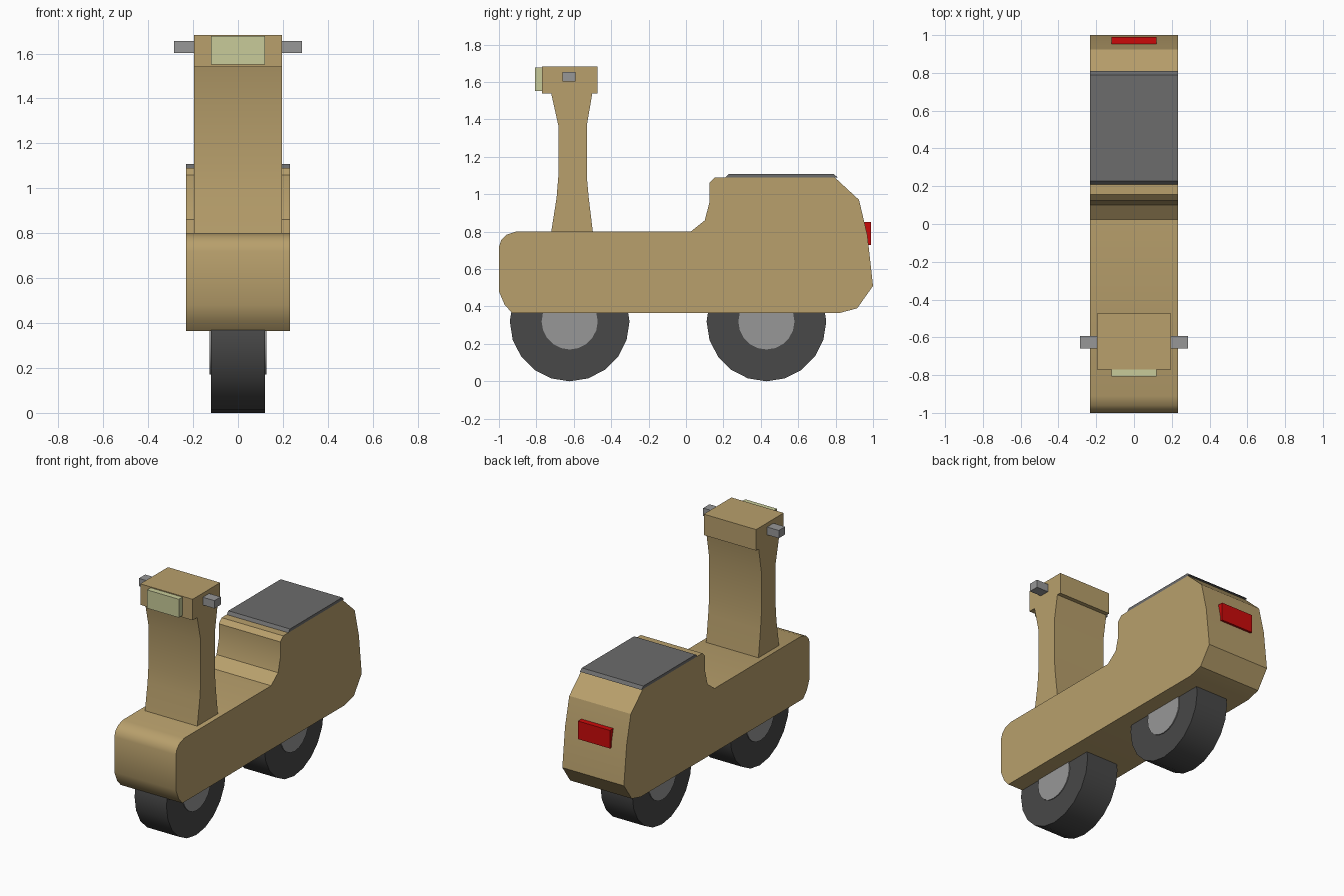
import bpy, bmesh, math

if "Cube" in bpy.data.objects:
    bpy.data.objects.remove(bpy.data.objects["Cube"])

def material(name, rgb):
    m = bpy.data.materials.new(name)
    m.diffuse_color = (*rgb, 1)
    m.use_nodes = True
    m.node_tree.nodes["Principled BSDF"].inputs["Base Color"].default_value = m.diffuse_color
    return m

TAN = material("tan_paint", (0.48, 0.35, 0.15))
RUBBER = material("rubber", (0.065, 0.065, 0.065))
SEAT = material("seat_grey", (0.15, 0.15, 0.15))
METAL = material("metal", (0.31, 0.31, 0.31))
LAMP = material("lamp_glass", (0.58, 0.60, 0.32))
RED = material("red_glass", (0.60, 0.003, 0.003))

def extrude_profile(name, points, half_width, mat, angle=33):
    """Side profile of (y, z) points swept across x."""
    bm = bmesh.new()
    face = bm.faces.new([bm.verts.new((-half_width, y, z)) for y, z in points])
    ret = bmesh.ops.extrude_face_region(bm, geom=[face])
    verts = [v for v in ret["geom"] if isinstance(v, bmesh.types.BMVert)]
    bmesh.ops.translate(bm, verts=verts, vec=(2 * half_width, 0, 0))
    bmesh.ops.recalc_face_normals(bm, faces=bm.faces)
    mesh = bpy.data.meshes.new(name)
    bm.to_mesh(mesh)
    bm.free()
    mesh.materials.append(mat)
    obj = bpy.data.objects.new(name, mesh)
    bpy.context.collection.objects.link(obj)
    bpy.ops.object.select_all(action="DESELECT")
    obj.select_set(True)
    bpy.context.view_layer.objects.active = obj
    bpy.ops.object.shade_smooth_by_angle(angle=math.radians(angle))
    return obj

def box(name, half_width, y0, y1, z0, z1, mat):
    return extrude_profile(name, [(y0, z0), (y1, z0), (y1, z1), (y0, z1)], half_width, mat)

def disc(name, y, z, radius, half_width, mat, sides=20):
    ring = [(y + radius * math.cos(2 * math.pi * i / sides),
             z + radius * math.sin(2 * math.pi * i / sides)) for i in range(sides)]
    return extrude_profile(name, ring, half_width, mat)

# Main body with floor and raised rear
extrude_profile("body", [
    (-1, 0.48), (-1, 0.72), (-0.988, 0.756), (-0.96, 0.783), (-0.91, 0.8),
    (0.025, 0.8), (0.10, 0.86), (0.125, 0.955), (0.125, 1.06), (0.155, 1.09),
    (0.795, 1.09), (0.925, 0.97), (0.97, 0.78), (1, 0.51),
    (0.915, 0.39), (0.82, 0.365), (-0.93, 0.365), (-0.97, 0.41)], 0.232, TAN)

# Seat pad
extrude_profile("seat", [(0.21, 1.09), (0.81, 1.09), (0.79, 1.109), (0.228, 1.109)], 0.232, SEAT)

# Steering column and its head
extrude_profile("steering_column", [
    (-0.722, 0.79), (-0.692, 0.98), (-0.683, 1.09), (-0.683, 1.37), (-0.722, 1.545),
    (-0.50, 1.545), (-0.53, 1.37), (-0.53, 1.09), (-0.52, 0.98), (-0.497, 0.79)], 0.197, TAN)
box("steering_head", 0.197, -0.77, -0.473, 1.54, 1.683, TAN)

# Handlebar and lights
box("handlebar", 0.285, -0.66, -0.592, 1.602, 1.655, METAL)
box("headlight", 0.12, -0.808, -0.76, 1.552, 1.677, LAMP)
extrude_profile("tail_light", [(0.93, 0.73), (0.99, 0.73), (0.99, 0.853), (0.93, 0.853)], 0.12, RED)

# Wheels
for label, y in (("front", -0.622), ("rear", 0.43)):
    disc(label + "_tyre", y, 0.32, 0.32, 0.12, RUBBER)
    disc(label + "_hub", y, 0.32, 0.15, 0.126, METAL)
